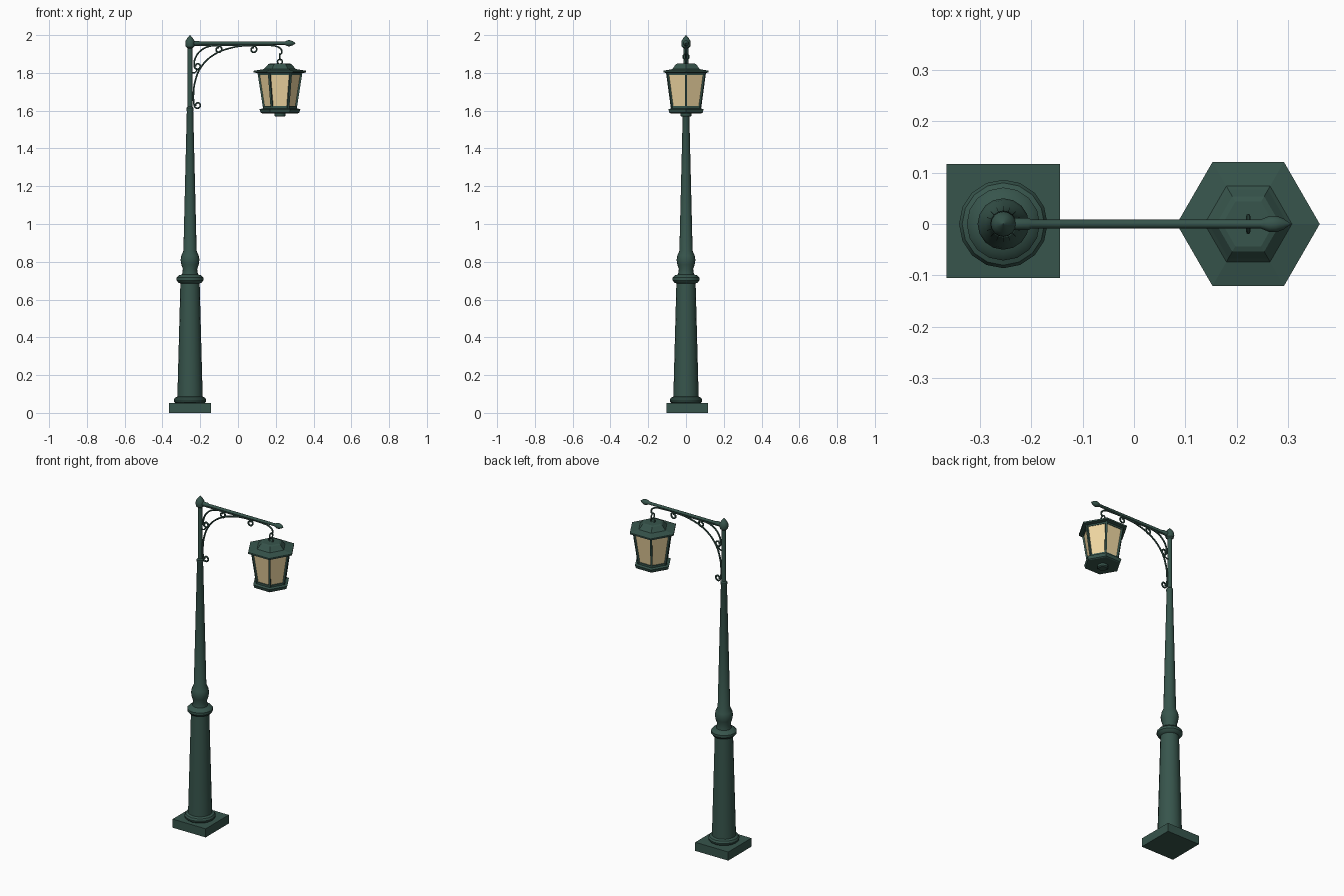
import bpy, bmesh, math
from mathutils import Vector

if "Cube" in bpy.data.objects:
    bpy.data.objects.remove(bpy.data.objects["Cube"])

PX, LX = -0.254, 0.222   # post axis, lantern axis


def material(name, col):
    m = bpy.data.materials.new(name)
    m.diffuse_color = (*col, 1)
    m.use_nodes = True
    m.node_tree.nodes["Principled BSDF"].inputs["Base Color"].default_value = m.diffuse_color
    return m


GREEN = material("green_paint", (0.038, 0.09, 0.072))
GLASS = material("warm_glass", (0.87, 0.68, 0.36))


def finish(ob, mat, smooth=True):
    ob.data.materials.clear()
    ob.data.materials.append(mat)
    bpy.ops.object.select_all(action='DESELECT')
    ob.select_set(True)
    bpy.context.view_layer.objects.active = ob
    if smooth:
        bpy.ops.object.shade_smooth_by_angle(angle=math.radians(35))
    return ob


def lathe(name, profile, n, loc, mat=GREEN, smooth=True, axis='Z'):
    """Closed solid of revolution from (radius, height) pairs."""
    bm = bmesh.new()
    rings = [[bm.verts.new((r * math.cos(2 * math.pi * i / n), r * math.sin(2 * math.pi * i / n), z))
              for i in range(n)] for r, z in profile]
    for a, b in zip(rings, rings[1:]):
        for i in range(n):
            j = (i + 1) % n
            bm.faces.new((a[i], a[j], b[j], b[i]))
    bm.faces.new(rings[0][::-1])
    bm.faces.new(rings[-1])
    me = bpy.data.meshes.new(name)
    bm.to_mesh(me)
    bm.free()
    ob = bpy.data.objects.new(name, me)
    bpy.context.collection.objects.link(ob)
    ob.location = loc
    if axis == 'X':
        ob.rotation_euler = (0, math.pi / 2, 0)
    return finish(ob, mat, smooth)


def tube(name, pts, radius=0.005, mat=GREEN):
    """Round wire through 3D points."""
    cu = bpy.data.curves.new(name, 'CURVE')
    cu.dimensions = '3D'
    cu.bevel_depth = radius
    cu.bevel_resolution = 1
    cu.resolution_u = 4
    cu.use_fill_caps = True
    sp = cu.splines.new('BEZIER')
    sp.bezier_points.add(len(pts) - 1)
    for bp, p in zip(sp.bezier_points, pts):
        bp.co = p
        bp.handle_left_type = bp.handle_right_type = 'AUTO'
    ob = bpy.data.objects.new(name, cu)
    bpy.context.collection.objects.link(ob)
    bpy.ops.object.select_all(action='DESELECT')
    ob.select_set(True)
    bpy.context.view_layer.objects.active = ob
    bpy.ops.object.convert(target='MESH')
    return finish(bpy.context.object, mat)


def spiral(cx, cz, a0, a1, r0, r1, n=12):
    out = []
    for i in range(n + 1):
        t = i / n
        a, r = math.radians(a0 + (a1 - a0) * t), r0 + (r1 - r0) * t
        out.append((cx + r * math.cos(a), 0, cz + r * math.sin(a)))
    return out


def ring(name, loc, rot, major, minor=0.004):
    bpy.ops.mesh.primitive_torus_add(location=loc, rotation=rot, major_radius=major,
                                     minor_radius=minor, major_segments=16, minor_segments=8)
    ob = bpy.context.object
    ob.name = name
    return finish(ob, GREEN)


# Square plinth
bpy.ops.mesh.primitive_cube_add(size=1, location=(PX, 0.006, 0.026))
plinth = bpy.context.object
plinth.name = "plinth"
plinth.scale = (0.221, 0.221, 0.052)
finish(plinth, GREEN, False)

# Turned post: foot ring, lower shaft, collar, bulb, tapering upper shaft
lathe("post", [(0.075, 0.05), (0.084, 0.058), (0.086, 0.068), (0.08, 0.08), (0.067, 0.086),
               (0.051, 0.685), (0.062, 0.69), (0.071, 0.702), (0.071, 0.716), (0.06, 0.728),
               (0.042, 0.733), (0.038, 0.762), (0.046, 0.785), (0.05, 0.81), (0.046, 0.832),
               (0.035, 0.858), (0.017, 1.598), (0.019, 1.602), (0.019, 1.615), (0.0125, 1.622),
               (0.0125, 1.94)], 16, (PX, 0, 0))
lathe("post_finial", [(0.013, 1.93), (0.022, 1.938), (0.025, 1.952), (0.024, 1.968),
                      (0.016, 1.982), (0.006, 1.994), (0.001, 2.0)], 16, (PX, 0, 0))

# Horizontal arm with pointed tip
lathe("arm", [(0.012, PX), (0.012, -0.205), (0.0085, -0.2), (0.0085, 0.246), (0.011, 0.252),
              (0.016, 0.264), (0.016, 0.276), (0.011, 0.29), (0.001, 0.304)],
      12, (0, 0, 1.957), axis='X')

# Scroll brackets in the corner
tube("large_scroll", spiral(-0.214, 1.629, 560, 180, 0.010, 0.018)
     + [(x, 0, z) for x, z in ((-0.236, 1.68), (-0.227, 1.755), (-0.195, 1.832), (-0.125, 1.898),
                               (-0.03, 1.934), (0.04, 1.944))]
     + spiral(0.082, 1.924, 90, -290, 0.019, 0.010))
tube("small_scroll", spiral(-0.214, 1.836, 560, 180, 0.010, 0.018)
     + [(x, 0, z) for x, z in ((-0.226, 1.878), (-0.198, 1.917), (-0.155, 1.94))]
     + spiral(-0.103, 1.924, 90, -290, 0.019, 0.010))
tube("scroll_link", [(-0.242, 0, 1.80), (-0.228, 0, 1.802), (-0.216, 0, 1.816)], 0.004)

# Hanging hook and links
tube("hook", [(x, 0, z) for x, z in ((-0.24, 1.946), (0.0, 1.946), (0.16, 1.946), (0.205, 1.94),
                                     (0.23, 1.922), (0.231, 1.905), (0.222, 1.897))])
ring("hanging_link", (LX, 0, 1.885), (0, math.pi / 2, 0), 0.0155)
ring("lantern_eye", (LX, 0, 1.859), (math.pi / 2, 0, 0), 0.013)

# Six-sided lantern
lathe("lantern_roof", [(0.11, 1.798), (0.139, 1.802), (0.139, 1.811), (0.085, 1.82), (0.077, 1.828),
                       (0.062, 1.846), (0.05, 1.85)], 6, (LX, 0, 0), smooth=False)
lathe("lantern_glass", [(0.082, 1.61), (0.112, 1.802)], 6, (LX, 0, 0), GLASS, False)
lathe("lantern_floor", [(0.095, 1.586), (0.102, 1.59), (0.108, 1.608), (0.09, 1.612),
                        (0.09, 1.624)], 6, (LX, 0, 0), smooth=False)
lathe("lantern_top_rail", [(0.114, 1.79), (0.116, 1.802)], 6, (LX, 0, 0), smooth=False)
lathe("lantern_drop", [(0.024, 1.568), (0.03, 1.573), (0.03, 1.59)], 12, (LX, 0, 0))

# Corner bars of the lantern frame
for i in range(6):
    a = math.radians(60 * i)
    lo = Vector((LX + 0.084 * math.cos(a), 0.084 * math.sin(a), 1.61))
    hi = Vector((LX + 0.114 * math.cos(a), 0.114 * math.sin(a), 1.802))
    d = hi - lo
    bpy.ops.mesh.primitive_cube_add(size=1, location=(lo + hi) / 2)
    bar = bpy.context.object
    bar.name = f"frame_bar_{i + 1}"
    bar.scale = (0.01, 0.011, d.length)
    tilt = math.atan2(0.03, 0.192)
    bar.rotation_euler = (0, tilt, a)
    finish(bar, GREEN, False)
